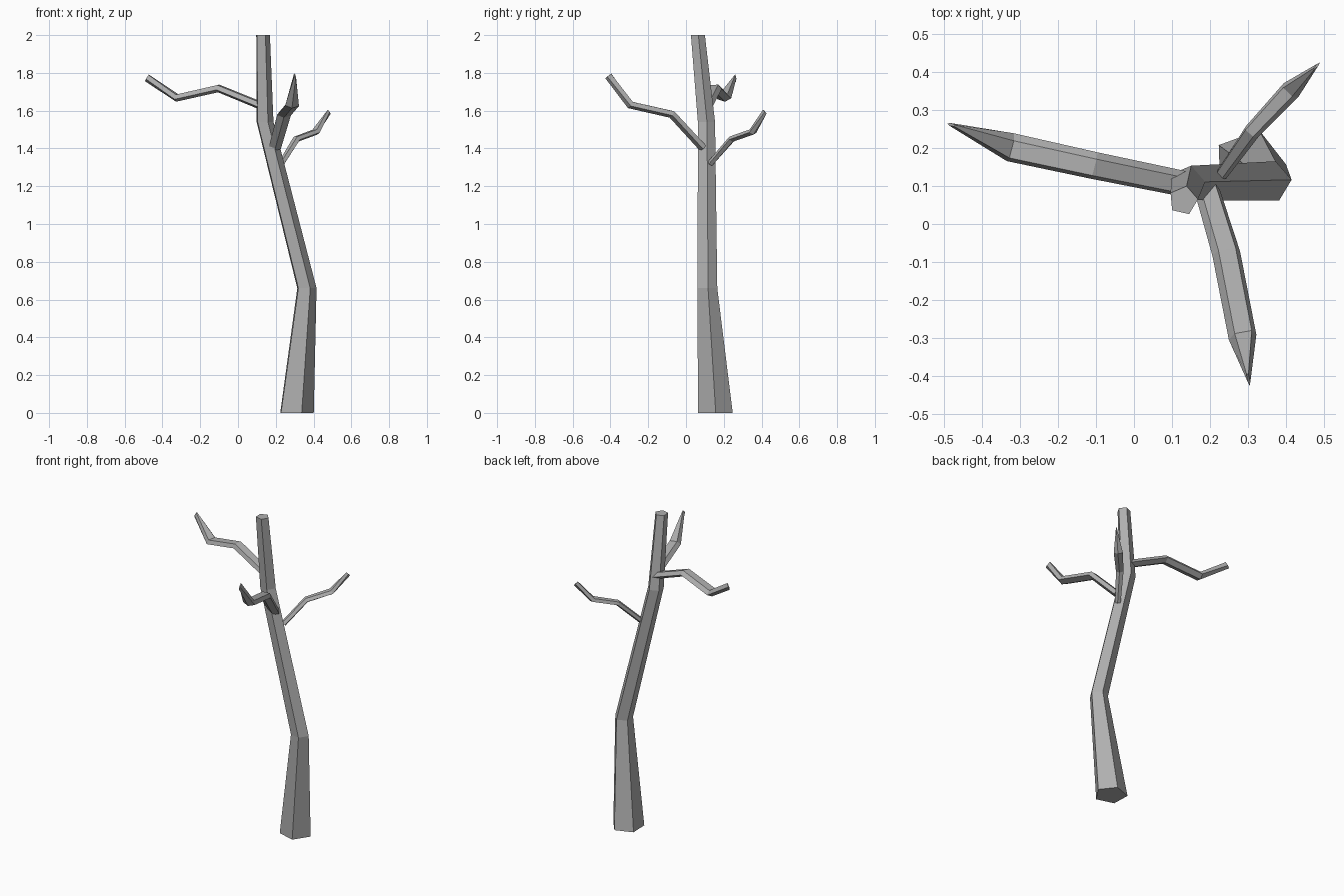
import bpy, math
from mathutils import Vector

if "Cube" in bpy.data.objects:
    bpy.data.objects.remove(bpy.data.objects["Cube"])

N = 5  # low-poly pentagonal cross-section

# Dark grey bark
bark = bpy.data.materials.new("bark")
bark.diffuse_color = (0.43, 0.43, 0.43, 1)
bark.use_nodes = True
bark.node_tree.nodes["Principled BSDF"].inputs["Base Color"].default_value = bark.diffuse_color


def loft(name, rings):
    """Skin a list of vertex rings and cap both ends."""
    verts = [v for r in rings for v in r]
    last = (len(rings) - 1) * N
    faces = [(i * N + j, i * N + (j + 1) % N,
              (i + 1) * N + (j + 1) % N, (i + 1) * N + j)
             for i in range(len(rings) - 1) for j in range(N)]
    faces += [tuple(reversed(range(N))), tuple(range(last, last + N))]
    me = bpy.data.meshes.new(name)
    me.from_pydata([tuple(v) for v in verts], [], faces)
    me.materials.append(bark)
    ob = bpy.data.objects.new(name, me)
    bpy.context.collection.objects.link(ob)
    return ob


def trunk_ring(x, y, z, r, turn):
    angles = [math.radians(turn + 72 * k) for k in range(N)]
    return [Vector((x + r * math.cos(t), y + r * math.sin(t), z)) for t in angles]


def branch(name, path, widths, thick):
    """Kinked, flattened branch; the tip pinches sideways to a blade edge."""
    pts = [Vector(p) for p in path]
    flat = pts[-1] - pts[0]
    flat.z = 0
    right = flat.normalized().cross(Vector((0, 0, 1)))
    rings = []
    for i, p in enumerate(pts):
        a = (p - pts[i - 1]).normalized() if i else Vector()
        b = (pts[i + 1] - p).normalized() if i < len(pts) - 1 else Vector()
        up = right.cross(a + b).normalized()
        angles = [math.radians(60 - 72 * k) for k in range(N)]
        rings.append([p + right * widths[i] * math.cos(t)
                      + up * thick * math.sin(t) for t in reversed(angles)])
    return loft(name, rings)


# Bent, tapering trunk
loft("trunk", [trunk_ring(*s) for s in (
    (0.304, 0.154, 0.0, 0.097, 2), (0.361, 0.112, 0.66, 0.055, 5),
    (0.140, 0.107, 1.54, 0.048, 5), (0.130, 0.062, 2.0, 0.039, 5))])

# Three kinked branches
branch("left_branch",
       [(0.13, 0.105, 1.623), (-0.105, 0.153, 1.719),
        (-0.325, 0.201, 1.669), (-0.482, 0.262, 1.775)],
       (0.036, 0.038, 0.040, 0.004), 0.022)
branch("front_branch",
       [(0.194, 0.09, 1.403), (0.244, -0.075, 1.582),
        (0.287, -0.295, 1.632), (0.302, -0.41, 1.785)],
       (0.035, 0.039, 0.039, 0.004), 0.022)
branch("right_branch",
       [(0.23, 0.13, 1.32), (0.31, 0.243, 1.45),
        (0.412, 0.352, 1.488), (0.482, 0.417, 1.595)],
       (0.017, 0.023, 0.028, 0.003), 0.017)
